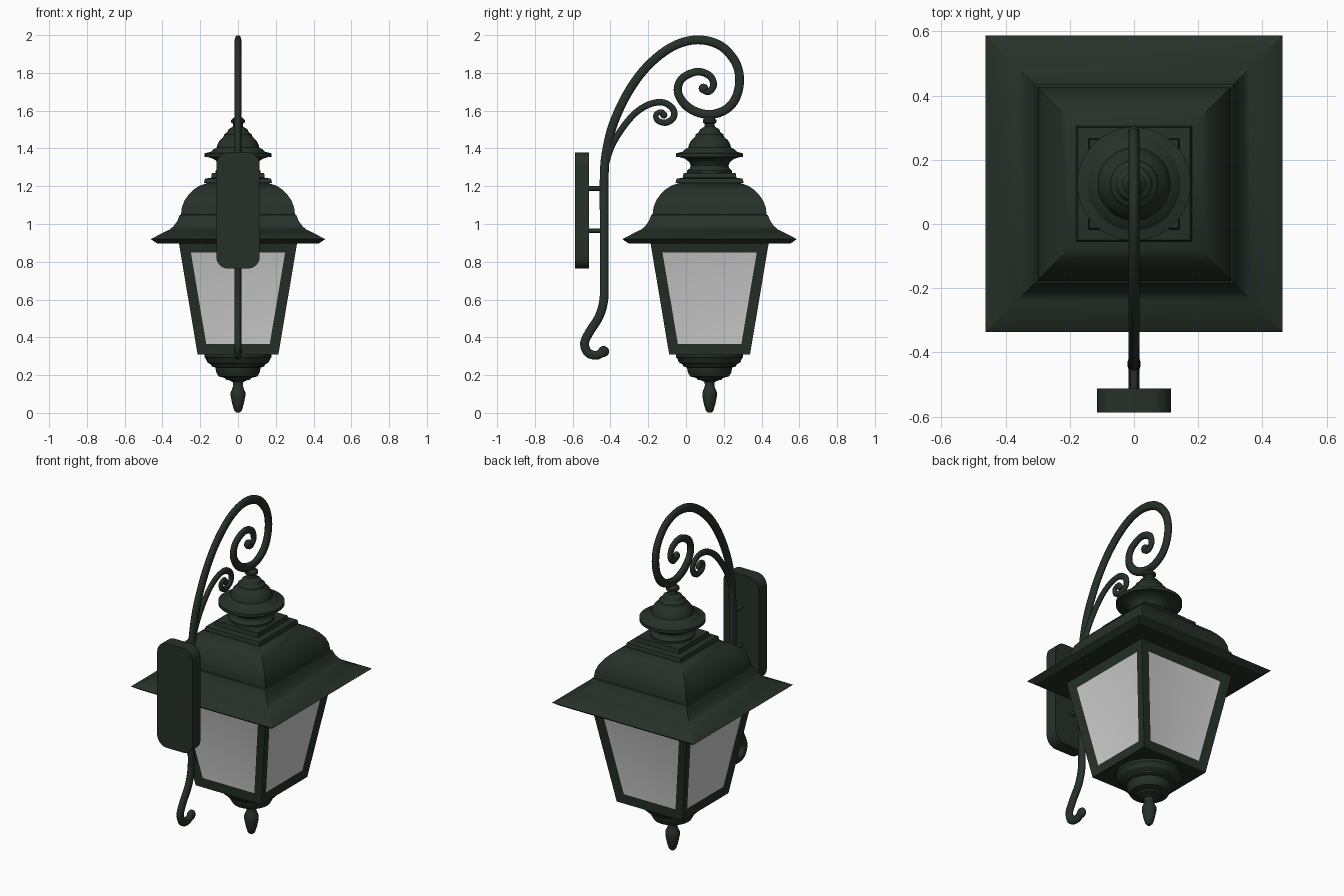
import bpy, bmesh, math
from mathutils import Vector

if "Cube" in bpy.data.objects:
    bpy.data.objects.remove(bpy.data.objects["Cube"])

CY = 0.125  # lantern axis, y


def material(name, rgb):
    m = bpy.data.materials.new(name)
    m.diffuse_color = (*rgb, 1)
    m.use_nodes = True
    m.node_tree.nodes["Principled BSDF"].inputs["Base Color"].default_value = m.diffuse_color
    return m


GREEN = material("dark_green_metal", (0.019, 0.030, 0.021))
GLASS = material("frosted_glass", (0.62, 0.62, 0.62))


def finish(ob, angle=30):
    bpy.ops.object.select_all(action='DESELECT')
    ob.select_set(True)
    bpy.context.view_layer.objects.active = ob
    bpy.ops.object.shade_smooth_by_angle(angle=math.radians(angle))
    return ob


def from_bmesh(name, bm, mats=(GREEN,)):
    me = bpy.data.meshes.new(name)
    bm.to_mesh(me)
    bm.free()
    for m in mats:
        me.materials.append(m)
    ob = bpy.data.objects.new(name, me)
    bpy.context.collection.objects.link(ob)
    return finish(ob)


def loft(profile, sides):
    """Stack of rings (half-width or radius, z) around the lantern axis."""
    bm = bmesh.new()
    k = math.sqrt(2) if sides == 4 else 1
    rings = []
    for r, z in profile:
        rings.append([bm.verts.new((r * k * math.cos(a), CY + r * k * math.sin(a), z))
                      for a in (math.pi / sides + 2 * math.pi * i / sides for i in range(sides))])
    for a, b in zip(rings, rings[1:]):
        for i in range(sides):
            j = (i + 1) % sides
            bm.faces.new((a[i], a[j], b[j], b[i]))
    bm.faces.new(rings[0][::-1])
    bm.faces.new(rings[-1])
    bmesh.ops.recalc_face_normals(bm, faces=bm.faces)
    return bm


def smooth_path(pts, steps=8):
    """Catmull-Rom through (y, z, radius) points."""
    p = [Vector(q) for q in pts]
    p = [2 * p[0] - p[1]] + p + [2 * p[-1] - p[-2]]
    out = []
    for a, b, c, d in zip(p, p[1:], p[2:], p[3:]):
        for s in range(steps):
            t = s / steps
            out.append(0.5 * (2 * b + (c - a) * t + (2 * a - 5 * b + 4 * c - d) * t * t
                              + (3 * b - a - 3 * c + d) * t ** 3))
    return out + [p[-2]]


def ball(name, y, z, r):
    bm = bmesh.new()
    bmesh.ops.create_uvsphere(bm, u_segments=16, v_segments=10, radius=r)
    for v in bm.verts:
        v.co = (v.co.x * 0.72, v.co.y + y, v.co.z + z)
    from_bmesh(name, bm)


def scroll(name, pts):
    """Flattened tube bent in the x = 0 plane."""
    cu = bpy.data.curves.new(name, 'CURVE')
    cu.dimensions = '3D'
    cu.bevel_depth = 1.0
    cu.bevel_resolution = 3
    cu.use_fill_caps = True
    path = smooth_path(pts)
    sp = cu.splines.new('POLY')
    sp.points.add(len(path) - 1)
    for q, (y, z, r) in zip(sp.points, path):
        q.co = (0, y, z, 1)
        q.radius = r
    cu.materials.append(GREEN)
    ob = bpy.data.objects.new(name, cu)
    bpy.context.collection.objects.link(ob)
    ob.scale.x = 0.72
    bpy.ops.object.select_all(action='DESELECT')
    ob.select_set(True)
    bpy.context.view_layer.objects.active = ob
    bpy.ops.object.convert(target='MESH')
    finish(bpy.context.view_layer.objects.active, 40)


# Lantern body: tapered box with inset glass panes
bm = loft([(0.214, 0.31), (0.313, 0.90)], 4)
sides = [f for f in bm.faces if abs(f.normal.z) < 0.5]
bmesh.ops.inset_individual(bm, faces=sides, thickness=0.054, depth=-0.01, use_even_offset=True)
for f in sides:
    f.material_index = 1
from_bmesh("lantern_body", bm, (GREEN, GLASS))

# Square roof: brim, cove, dome and stepped cap
from_bmesh("roof", loft([
    (0.2, 0.898), (0.43, 0.898), (0.462, 0.92), (0.375, 0.965), (0.362, 0.97),
    (0.34, 0.99), (0.322, 1.015), (0.309, 1.047), (0.302, 1.05), (0.297, 1.088),
    (0.283, 1.125), (0.26, 1.157), (0.235, 1.182), (0.205, 1.202), (0.165, 1.216),
    (0.18, 1.218), (0.175, 1.24), (0.142, 1.245), (0.138, 1.27), (0.1, 1.272)], 4))

# Round chimney and cap
from_bmesh("roof_finial", loft([
    (0.12, 1.268), (0.12, 1.282), (0.105, 1.295), (0.1, 1.31), (0.108, 1.328),
    (0.13, 1.345), (0.155, 1.353), (0.177, 1.356), (0.177, 1.374), (0.145, 1.382),
    (0.132, 1.395), (0.113, 1.405), (0.11, 1.42), (0.098, 1.442), (0.076, 1.463),
    (0.073, 1.475), (0.058, 1.485), (0.05, 1.502), (0.028, 1.515), (0.025, 1.53),
    (0.036, 1.537), (0.036, 1.55), (0.02, 1.565)], 48))

# Round bowl and drop under the body
from_bmesh("bottom_finial", loft([
    (0.01, 0.002), (0.02, 0.012), (0.03, 0.045), (0.039, 0.09), (0.039, 0.108),
    (0.03, 0.13), (0.025, 0.145), (0.027, 0.163), (0.045, 0.172), (0.065, 0.176),
    (0.07, 0.185), (0.103, 0.193), (0.115, 0.215), (0.12, 0.24), (0.14, 0.246),
    (0.142, 0.255), (0.163, 0.268), (0.172, 0.288), (0.178, 0.295), (0.178, 0.312)], 48))

# Wall plate with rounded corners
bm = bmesh.new()
outline = []
R = 0.062
for k, (sx, sz) in enumerate([(1, 1), (-1, 1), (-1, -1), (1, -1)]):
    for i in range(7):
        a = math.pi / 2 * (k + i / 6)
        outline.append(bm.verts.new((sx * (0.115 - R) + R * math.cos(a), -0.588,
                                     1.071 + sz * (0.307 - R) + R * math.sin(a))))
face = bm.faces.new(outline)
ext = bmesh.ops.extrude_face_region(bm, geom=[face])
for v in ext["geom"]:
    if isinstance(v, bmesh.types.BMVert):
        v.co.y += 0.075
bmesh.ops.recalc_face_normals(bm, faces=bm.faces)
from_bmesh("wall_plate", bm)

# Pins joining plate and arm
for name, z in (("upper_pin", 1.188), ("lower_pin", 0.965)):
    bpy.ops.mesh.primitive_cylinder_add(vertices=16, radius=0.012, depth=0.1,
                                        location=(0, -0.475, z), rotation=(math.pi / 2, 0, 0))
    pin = bpy.context.object
    pin.name = name
    pin.data.materials.append(GREEN)
    finish(pin)

# Main arm: bottom hook, upright, big arch and spiral
T = 0.0245
scroll("main_arm", [
    (-0.435, 0.325, T), (-0.475, 0.305, T), (-0.52, 0.32, T), (-0.537, 0.37, T),
    (-0.51, 0.43, T), (-0.46, 0.51, T), (-0.435, 0.60, T), (-0.433, 0.72, T),
    (-0.433, 1.0, T), (-0.433, 1.25, T), (-0.422, 1.38, T), (-0.385, 1.53, T),
    (-0.305, 1.70, T), (-0.2, 1.84, T), (-0.07, 1.94, T), (0.06, 1.975, T),
    (0.18, 1.945, T), (0.26, 1.86, T), (0.284, 1.76, T), (0.26, 1.66, T),
    (0.2, 1.6, T), (0.11, 1.58, T), (0.015, 1.615, T), (-0.041, 1.69, 0.023),
    (-0.025, 1.765, 0.022), (0.055, 1.806, 0.021), (0.125, 1.785, 0.02),
    (0.146, 1.735, 0.019), (0.12, 1.7, 0.018), (0.088, 1.71, 0.018)])
ball("hook_tip", -0.436, 0.325, 0.029)
ball("spiral_tip", 0.092, 1.718, 0.025)

# Small branch scroll
S = 0.018
scroll("branch_scroll", [
    (-0.43, 1.3, S), (-0.395, 1.41, S), (-0.335, 1.51, S), (-0.265, 1.59, S),
    (-0.19, 1.635, S), (-0.12, 1.643, S), (-0.07, 1.61, S), (-0.066, 1.565, S),
    (-0.105, 1.537, S), (-0.15, 1.548, 0.016), (-0.158, 1.58, 0.015),
    (-0.13, 1.594, 0.014), (-0.115, 1.578, 0.014)])
ball("branch_tip", -0.118, 1.577, 0.019)
